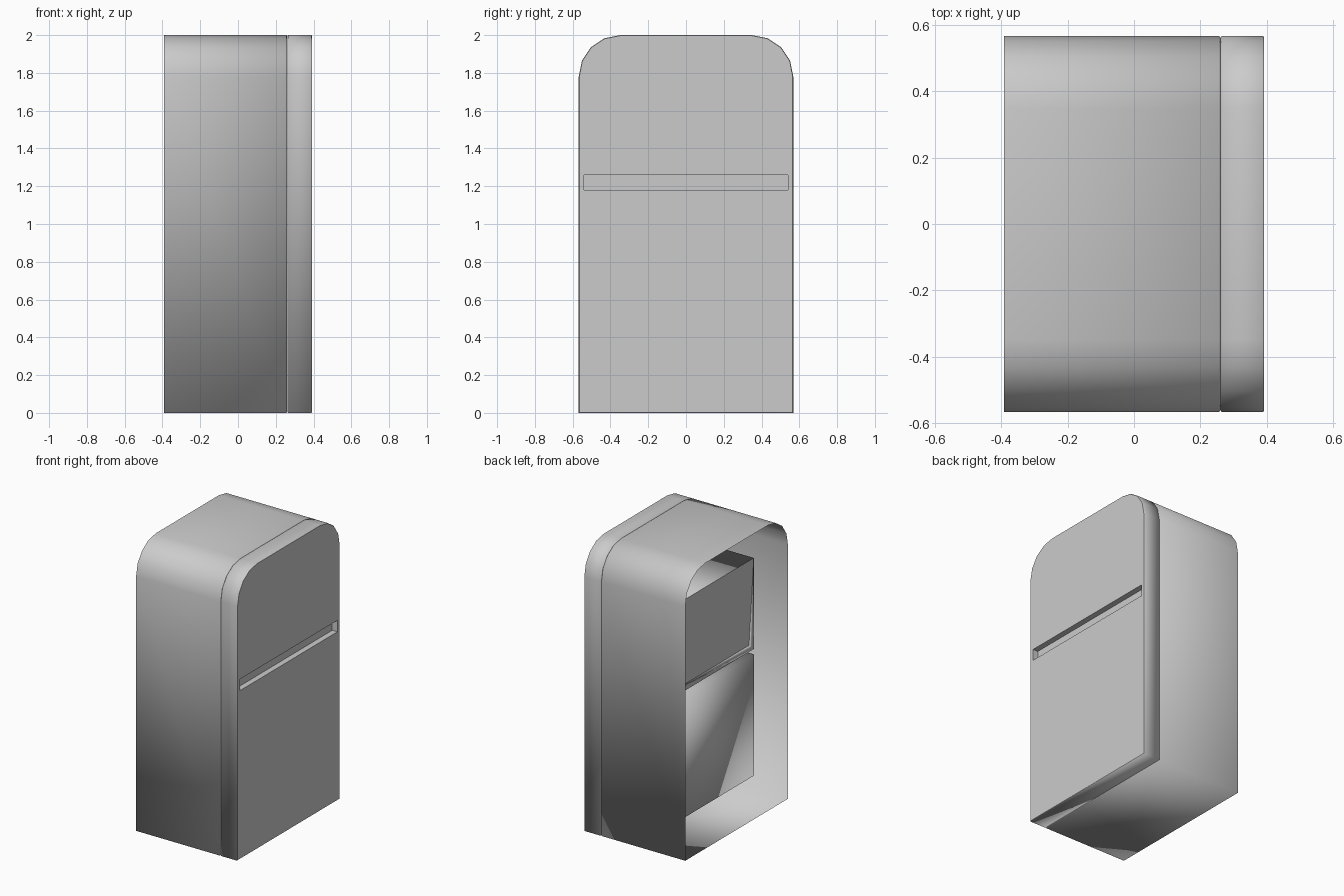
import bpy, bmesh, math

if "Cube" in bpy.data.objects:
    bpy.data.objects.remove(bpy.data.objects["Cube"])

HALF_W, HEIGHT, R = 0.568, 2.0, 0.22


def profile(inset=0.0):
    """Outline in y/z: square bottom, rounded top corners."""
    w, r = HALF_W - inset, R - inset
    cy, cz = HALF_W - R, HEIGHT - R
    arc = [(cy + r * math.cos(a), cz + r * math.sin(a))
           for a in (math.radians(22.5 * i) for i in range(5))]
    return ([(-w, inset), (w, inset)] + arc
            + [(-y, z) for y, z in reversed(arc)])


def rect(y, z0, z1):
    return [(-y, z0), (y, z0), (y, z1), (-y, z1)]


def ring(bm, x, pts):
    return [bm.verts.new((x, y, z)) for y, z in pts]


def bridge(bm, a, b):
    n = len(a)
    return [bm.faces.new((a[i], a[(i + 1) % n], b[(i + 1) % n], b[i]))
            for i in range(n)]


def fill_with_holes(bm, loops):
    edges = []
    for lp in loops:
        for i in range(len(lp)):
            pair = (lp[i], lp[(i + 1) % len(lp)])
            edges.append(bm.edges.get(pair) or bm.edges.new(pair))
    bmesh.ops.triangle_fill(bm, edges=edges, use_beauty=True, normal=(1, 0, 0))


def finish(bm, name, sharp_rings):
    bmesh.ops.recalc_face_normals(bm, faces=bm.faces[:])
    for f in bm.faces:
        f.smooth = True
    for lp in sharp_rings:
        for i in range(len(lp)):
            e = bm.edges.get((lp[i], lp[(i + 1) % len(lp)]))
            if e:
                e.smooth = False
    me = bpy.data.meshes.new(name)
    bm.to_mesh(me)
    bm.free()
    ob = bpy.data.objects.new(name, me)
    bpy.context.collection.objects.link(ob)
    return ob


# Cabinet: thin shell open at the back, front frame with two compartments
DEPTH_X, LINER_Y = -0.21, 0.45
bm = bmesh.new()
back = ring(bm, -0.392, profile())
edge = ring(bm, 0.257, profile())
face = ring(bm, 0.2605, profile(0.006))
bridge(bm, back, edge)
bridge(bm, edge, face)
sharp, holes = [face], []
for z0, z1, sloped in ((0.158, 1.008, False), (1.045, 1.683, True)):
    mouth = ring(bm, 0.2605, rect(LINER_Y, z0, z1))
    rear = ring(bm, DEPTH_X, rect(LINER_Y, z0, z1))
    bridge(bm, mouth, rear)
    if sloped:                  # upper rear panel leans in at its lower edge
        low = [bm.verts.new((DEPTH_X + 0.03, y, z0 + 0.022))
               for y in (-LINER_Y + 0.01, LINER_Y - 0.01)]
        bm.faces.new((low[0], low[1], rear[2], rear[3]))
        bm.faces.new((rear[0], rear[1], low[1], low[0]))
        bm.faces.new((rear[0], low[0], rear[3]))
        bm.faces.new((rear[1], rear[2], low[1]))
        sharp.append([low[0], low[1], rear[2], rear[3]])
    else:
        bm.faces.new(rear)
    holes.append(mouth)
    sharp.append(mouth)
fill_with_holes(bm, [face] + holes)
finish(bm, "cabinet", sharp)

# Door slab with chamfered rims and a recessed grip slot
bm = bmesh.new()
rings = [ring(bm, x, profile(i)) for x, i in
         ((0.2615, 0.006), (0.265, 0.0), (0.388, 0.0), (0.392, 0.003))]
for a, b in zip(rings, rings[1:]):
    bridge(bm, a, b)
bm.faces.new(rings[0])
mouth = ring(bm, 0.392, rect(0.54, 1.18, 1.26))
floor = ring(bm, 0.352, rect(0.54, 1.18, 1.26))
bridge(bm, mouth, floor)
bm.faces.new(floor)
fill_with_holes(bm, [rings[3], mouth])
door = finish(bm, "door", [rings[0], rings[3], mouth, floor])
for p in door.data.polygons:    # crisp corners inside the slot
    if all(0.34 < door.data.vertices[v].co.x and
           1.17 < door.data.vertices[v].co.z < 1.27 for v in p.vertices):
        p.use_smooth = False
